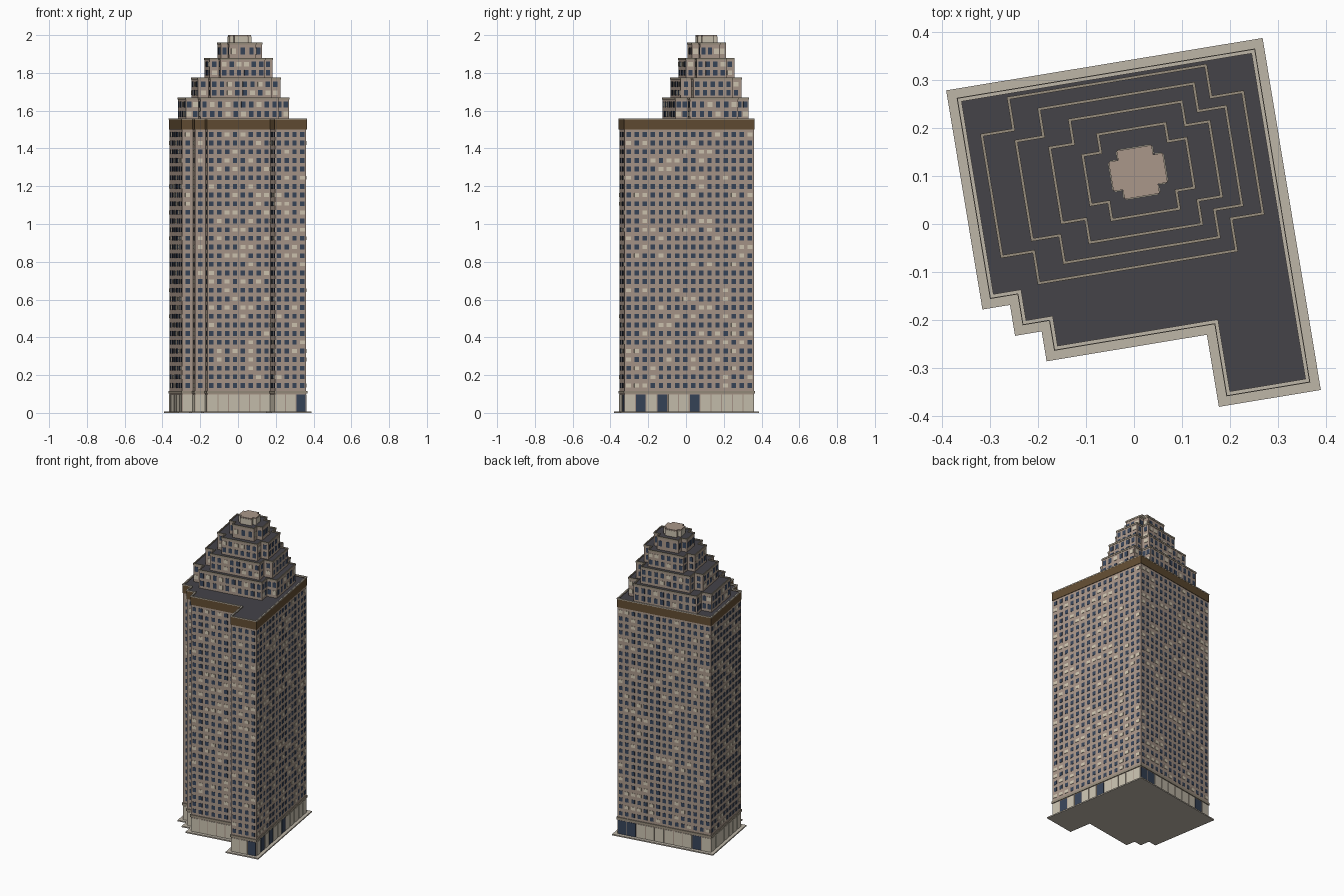
import bpy, bmesh, math, random
from mathutils import Vector, Matrix

if "Cube" in bpy.data.objects:
    bpy.data.objects.remove(bpy.data.objects["Cube"])

random.seed(4)
ROT = Matrix.Rotation(math.radians(9.4), 4, 'Z')   # the plot is turned on the grid


def mat(name, r, g, b):
    m = bpy.data.materials.new(name)
    m.diffuse_color = [(c / 255) ** 2.2 for c in (r, g, b)] + [1]
    m.use_nodes = True
    m.node_tree.nodes["Principled BSDF"].inputs["Base Color"].default_value = m.diffuse_color
    return m


BRICK = mat("brick", 168, 150, 137)
STONE = mat("stone", 200, 192, 174)
PAVE = mat("paving", 188, 180, 166)
TRIM = mat("trim", 150, 140, 124)
BROWN = mat("cornice_brown", 98, 78, 54)
ROOF = mat("roofing", 70, 69, 74)
GLASS = mat("glass", 58, 70, 90)
BLIND = mat("blind", 208, 198, 178)


def finish(name, bm, m):
    bmesh.ops.recalc_face_normals(bm, faces=bm.faces)
    bm.transform(ROT)
    me = bpy.data.meshes.new(name)
    bm.to_mesh(me)
    bm.free()
    me.materials.append(m)
    ob = bpy.data.objects.new(name, me)
    bpy.context.collection.objects.link(ob)


def walls(pts):
    """Start, direction, outward normal and length of each wall (counter-clockwise outline)."""
    for a, b in zip(pts, pts[1:] + pts[:1]):
        a, b = Vector(a), Vector(b)
        d = (b - a).normalized()
        yield a, d, Vector((d.y, -d.x)), (b - a).length


def offset(pts, r):
    """Move every wall of a right-angled outline outward by r."""
    ns = [w[2] for w in walls(pts)]
    return [tuple(Vector(p) + (ns[i - 1] + ns[i]) * r) for i, p in enumerate(pts)]


def prism(name, pts, z0, z1, m):
    bm = bmesh.new()
    lo = [bm.verts.new((*p, z0)) for p in pts]
    hi = [bm.verts.new((*p, z1)) for p in pts]
    bm.faces.new(lo)
    bm.faces.new(hi)
    for i in range(len(pts)):
        j = (i + 1) % len(pts)
        bm.faces.new((lo[i], lo[j], hi[j], hi[i]))
    finish(name, bm, m)


def ring(name, pts, r_in, r_out, z0, z1, m):
    bm = bmesh.new()
    loops = [[bm.verts.new((*p, z)) for p in offset(pts, r)]
             for r, z in ((r_out, z0), (r_out, z1), (r_in, z1), (r_in, z0))]
    for k in range(4):
        A, B = loops[k], loops[(k + 1) % 4]
        for i in range(len(pts)):
            j = (i + 1) % len(pts)
            bm.faces.new((A[i], A[j], B[j], B[i]))
    finish(name, bm, m)


def wall_box(bm, wall, s, w, z0, z1, t):
    """Thin box on a wall, centred at distance s along it."""
    a, d, n, _ = wall
    quad = [a + d * (s + x) + n * y for x, y in
            ((-w / 2, -.002), (w / 2, -.002), (w / 2, t), (-w / 2, t))]
    lo = [bm.verts.new((*p, z0)) for p in quad]
    hi = [bm.verts.new((*p, z1)) for p in quad]
    bm.faces.new(hi)
    bm.faces.new(lo)
    for i in range(1, 4):
        j = (i + 1) % 4
        bm.faces.new((lo[i], lo[j], hi[j], hi[i]))


def windows(name, pts, z0, floor_h, floors, pitch, share=.55):
    dark, light = bmesh.new(), bmesh.new()
    for w in walls(pts):
        n = max(1, int(w[3] / pitch + .4))
        step = w[3] / n
        for f in range(floors):
            zc = z0 + (f + .5) * floor_h
            h = floor_h * share
            for i in range(n):
                if random.random() < .2:
                    wall_box(light, w, (i + .5) * step, .026, zc - h * .4, zc + h * .4, .0025)
                else:
                    wall_box(dark, w, (i + .5) * step, .023, zc - h / 2, zc + h / 2, .0015)
    finish(name + "_windows", dark, GLASS)
    finish(name + "_blinds", light, BLIND)


# Tower outline with stepped corner and projecting wing (counter-clockwise)
body = [(-.316, .314), (-.316, -.1), (-.258, -.1), (-.258, -.165), (-.202, -.165),
        (-.202, -.228), (.136, -.228), (.136, -.38), (.303, -.38), (.303, .314)]

# Pavement, shaft, roof deck and edge trim
prism("pavement", offset(body, .024), 0, .008, PAVE)
prism("tower_shaft", body, .008, 1.545, BRICK)
prism("main_roof", offset(body, -.004), 1.54, 1.549, ROOF)
ring("base_ledge", body, -.002, .005, .102, .117, TRIM)
ring("cornice", body, -.003, .003, 1.5, 1.552, BROWN)
ring("cornice_cap", body, -.004, .004, 1.552, 1.558, PAVE)
windows("tower", body, .122, 1.375 / 30, 30, .042)

# Street level bays: stone panels with a few glazed openings, by wall and bay
glazed = {(7, 2), (8, 1), (8, 3), (8, 6), (9, 0), (9, 1), (9, 8)}
panels, doors = bmesh.new(), bmesh.new()
for k, w in enumerate(walls(body)):
    n = max(1, round(w[3] / .06))
    step = w[3] / n
    for i in range(n):
        glass = (k, i) in glazed
        wall_box(doors if glass else panels, w, (i + .5) * step, step - .006,
                 .008, .097, .002 if glass else .003)
finish("street_panels", panels, STONE)
finish("street_glazing", doors, GLASS)


def notched(cu, hu, hv, c, cv=.106):
    """Rectangle with a square notch cut from each corner."""
    q = [(hu - c, hv), (hu - c, hv - c), (hu, hv - c)]
    out = []
    for sx, sy, flip in ((1, 1, True), (-1, 1, False), (-1, -1, True), (1, -1, False)):
        out += [(cu + sx * x, cv + sy * y) for x, y in (q[::-1] if flip else q)]
    return out


# Setback crown: centre, half width, half depth, notch, bottom, top, floors
tiers = [(-.007, .276, .196, .067, 1.545, 1.67, 2),
         (.007, .222, .163, .058, 1.66, 1.775, 2),
         (.021, .169, .130, .050, 1.765, 1.88, 2),
         (.027, .110, .091, .038, 1.87, 1.96, 1)]
for i, (cu, hu, hv, c, z0, z1, fl) in enumerate(tiers, 1):
    p = notched(cu, hu, hv, c)
    name = f"setback_{i}"
    prism(name, p, z0, z1 - .01, BRICK)
    prism(name + "_roof", offset(p, -.003), z1 - .012, z1 - .007, ROOF)
    ring(name + "_parapet", p, -.004, .002, z1 - .011, z1, TRIM)
    zb = z0 + .012
    windows(name, p, zb, (z1 - .012 - zb) / fl, fl, .04, .65 if fl == 2 else .55)

# Top lantern block with pale wall panels
p = notched(.026, .057, .051, .02, .105)
prism("lantern", p, 1.95, 2.0, BRICK)
bm = bmesh.new()
for w in walls(p):
    wall_box(bm, w, w[3] / 2, w[3] - .005, 1.955, 1.993, .002)
finish("lantern_panels", bm, STONE)
